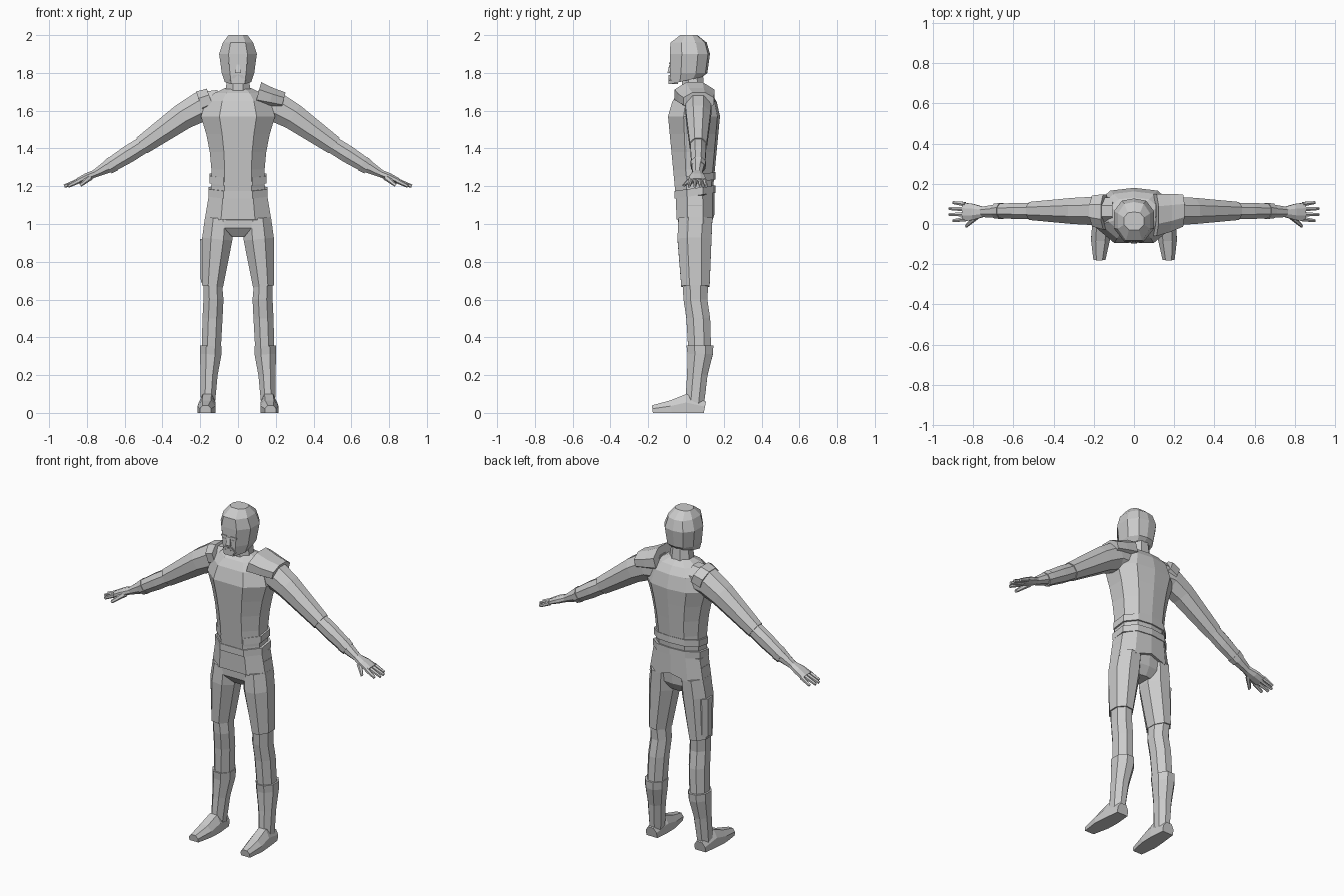
import bpy, bmesh
from math import cos, sin, pi, radians
from mathutils import Vector

cube = bpy.data.objects.get("Cube")
if cube:
    bpy.data.objects.remove(cube, do_unlink=True)

grey = bpy.data.materials.new("plain_grey")
grey.use_nodes = True
grey.diffuse_color = (.6, .6, .6, 1)
grey.node_tree.nodes["Principled BSDF"].inputs["Base Color"].default_value = grey.diffuse_color

X_AXIS, Y_AXIS = Vector((1, 0, 0)), Vector((0, 1, 0))


def polygon(count):
    """Regular cross-section whose flat sides touch the unit square."""
    turn = 2 * pi / count
    reach = 1 / cos(turn / 2)
    return [(reach * cos(turn * (i + .5)), reach * sin(turn * (i + .5))) for i in range(count)]


def mirrored(half):
    """Complete a half outline that runs from front to back."""
    return half + [(-a, b) for a, b in reversed(half) if a]


# Cross-sections: flat front with ridged back, domed shoe, limb, finger, box
BODY = mirrored([(.5, -1), (1, -.4), (1, .4), (.6, .9), (0, 1)])
SHOE = mirrored([(1, -1), (1, .1), (.5, 1)])
LIMB, FINGER, BOX = polygon(8), polygon(6), polygon(4)


def loft(name, section, rings, side=1, sag=0):
    """Skin a section through rings of (centre, half axis, half axis)."""
    bm = bmesh.new()
    loops = []
    for centre, u, v in rings:
        points = [centre + a * u + b * v - Vector((0, 0, sag * abs(a))) for a, b in section]
        loops.append([bm.verts.new((p.x * side, p.y, p.z)) for p in points])
    for low, high in zip(loops, loops[1:]):
        for i in range(len(section)):
            bm.faces.new((low[i - 1], low[i], high[i], high[i - 1]))
    bm.faces.new(loops[0])
    bm.faces.new(loops[-1])
    bmesh.ops.recalc_face_normals(bm, faces=bm.faces)
    mesh = bpy.data.meshes.new(name)
    bm.to_mesh(mesh)
    bm.free()
    mesh.materials.append(grey)
    bpy.context.collection.objects.link(bpy.data.objects.new(name, mesh))


def slab(z, width, front, back, x=0, tilt=0):
    """Level ring given its half width and its front and back limits."""
    centre = Vector((x, (front + back) / 2, z))
    return centre, X_AXIS * width, Vector((0, (back - front) / 2, tilt))


def tube(joints, across=Y_AXIS):
    """Rings square to a path of joints: x, y, z, half breadth, half thickness."""
    path = [Vector(joint[:3]) for joint in joints]
    rings = []
    for i, (*_, breadth, thickness) in enumerate(joints):
        along = path[min(i + 1, len(path) - 1)] - path[max(i - 1, 0)]
        rings.append((path[i], across * breadth, along.cross(across).normalized() * thickness))
    return rings


def plate(name, x, z, width, height, front, side=1):
    """Small facial block set into the front of the head."""
    loft(name, BOX, [slab(z + end * height, width, front, -.07, x) for end in (-.5, .5)], side)


# Torso widens from the waist to the chest, then rounds over the shoulders
torso = []
for step in range(6):
    rise = step / 5
    z = 1.1 + .47 * rise
    torso.append(slab(z, .14 + .55 * (z - 1.25) ** 2, -.05 - .045 * rise, .135 + .045 * rise))
for angle in (30, 50, 70):
    shrink = cos(radians(angle))
    depth = .135 * shrink
    torso.append(slab(1.57 + .16 * sin(radians(angle)), .195 * shrink, .045 - depth, .045 + depth))
loft("torso", BODY, torso)

# Hips and clothing
loft("pelvis", BODY, [slab(.93, .05, 0, .1), slab(.98, .15, -.04, .13), slab(1.1, .165, -.045, .14)])
loft("tunic_skirt", BODY, [slab(1.05, .18, -.05, .15), slab(1.2, .155, -.055, .15)], sag=.05)
for name, z, width in (("belt", 1.15, .156), ("waist_wrap", 1.22, .151)):
    loft(name, BODY, [slab(z + lift, width, -.06, .155, tilt=.015) for lift in (0, .04)])

# Neck and head
loft("neck", LIMB, [slab(1.68, .07, -.02, .1), slab(1.79, .055, -.02, .09)])
loft("head", BODY, [
    slab(1.76, .07, -.085, .09, tilt=.02), slab(1.8, .086, -.086, .113), slab(1.9, .1, -.086, .127),
    slab(1.96, .08, -.082, .11), slab(2, .05, -.03, .06)])

# Face
loft("nose", BOX, [slab(1.8, .016, -.098, -.07), slab(1.845, .007, -.088, -.07)])
loft("chin", SHOE, [slab(1.74, .03, -.092, -.04), slab(1.77, .035, -.092, -.06)])
plate("lower_lip", 0, 1.775, .016, .01, -.092)

for side, tag in ((1, "left_"), (-1, "right_")):
    plate(tag + "brow", .032, 1.85, .018, .008, -.09, side)
    plate(tag + "eye", .03, 1.83, .01, .008, -.088, side)
    loft(tag + "moustache", BOX, [
        slab(1.76, .007, -.09, -.07, x=.037), slab(1.79, .012, -.094, -.07, x=.012)], side)

    # Arm
    loft(tag + "upper_arm", LIMB, tube([
        (.1, .065, 1.63, .065, .08), (.2, .065, 1.62, .07, .08),
        (.29, .065, 1.57, .065, .07), (.51, .065, 1.415, .045, .05)]), side)
    loft(tag + "forearm", LIMB, tube([
        (.5, .065, 1.42, .04, .045), (.58, .065, 1.37, .04, .046),
        (.66, .065, 1.32, .036, .04), (.76, .06, 1.265, .025, .02)]), side)
    loft(tag + "cuff", LIMB, tube([
        (.66, .065, 1.32, .04, .043), (.69, .065, 1.3, .036, .038)]), side)

    # Hand with spread fingers, the middle two longer
    loft(tag + "palm", LIMB, tube([
        (.75, .06, 1.27, .025, .02), (.8, .06, 1.25, .04, .02), (.85, .06, 1.227, .046, .015)]), side)
    for i in range(4):
        y = .024 + .025 * i
        tip = .92 if i in (1, 2) else .9
        loft(f"{tag}finger_{i + 1}", FINGER, tube([
            (.84, y, 1.23, .011, .012), (tip, y + .005 * (i - 1.5), 1.2, .007, .008)]), side)
    loft(tag + "thumb", FINGER, tube([
        (.78, .04, 1.25, .015, .015), (.835, -.01, 1.205, .008, .008)]), side)

    # Trouser leg, shin, boot and foot
    loft(tag + "thigh", LIMB, tube([
        (.1, .05, 1.03, .09, .075), (.11, .045, .92, .09, .08), (.135, .05, .67, .075, .056)]), side)
    loft(tag + "shin", LIMB, tube([
        (.134, .05, .68, .068, .05), (.13, .05, .6, .063, .053),
        (.135, .065, .5, .063, .053), (.143, .074, .3, .06, .05)]), side)
    loft(tag + "boot", LIMB, tube([
        (.144, .074, .355, .071, .058), (.145, .075, .31, .067, .057),
        (.153, .06, .2, .054, .045), (.16, .045, .04, .05, .037)]), side)
    loft(tag + "foot", SHOE, tube([
        (.162, .1, .03, .036, .03), (.163, 0, .05, .045, .05),
        (.167, -.08, .033, .047, .033), (.172, -.178, .02, .03, .02)], X_AXIS), side)

# Single-sided armour
loft("left_shoulder_guard", LIMB, tube([
    (.105, .045, 1.685, .105, .068), (.175, .055, 1.666, .095, .055), (.24, .067, 1.65, .08, .048)]))
loft("right_shoulder_band", LIMB, tube([
    (.145, .06, 1.66, .088, .06), (.2, .065, 1.64, .077, .065)]), -1)
loft("right_thigh_guard", LIMB, tube([
    (.163, .055, .92, .05, .037), (.163, .055, .69, .045, .034)]), -1)
